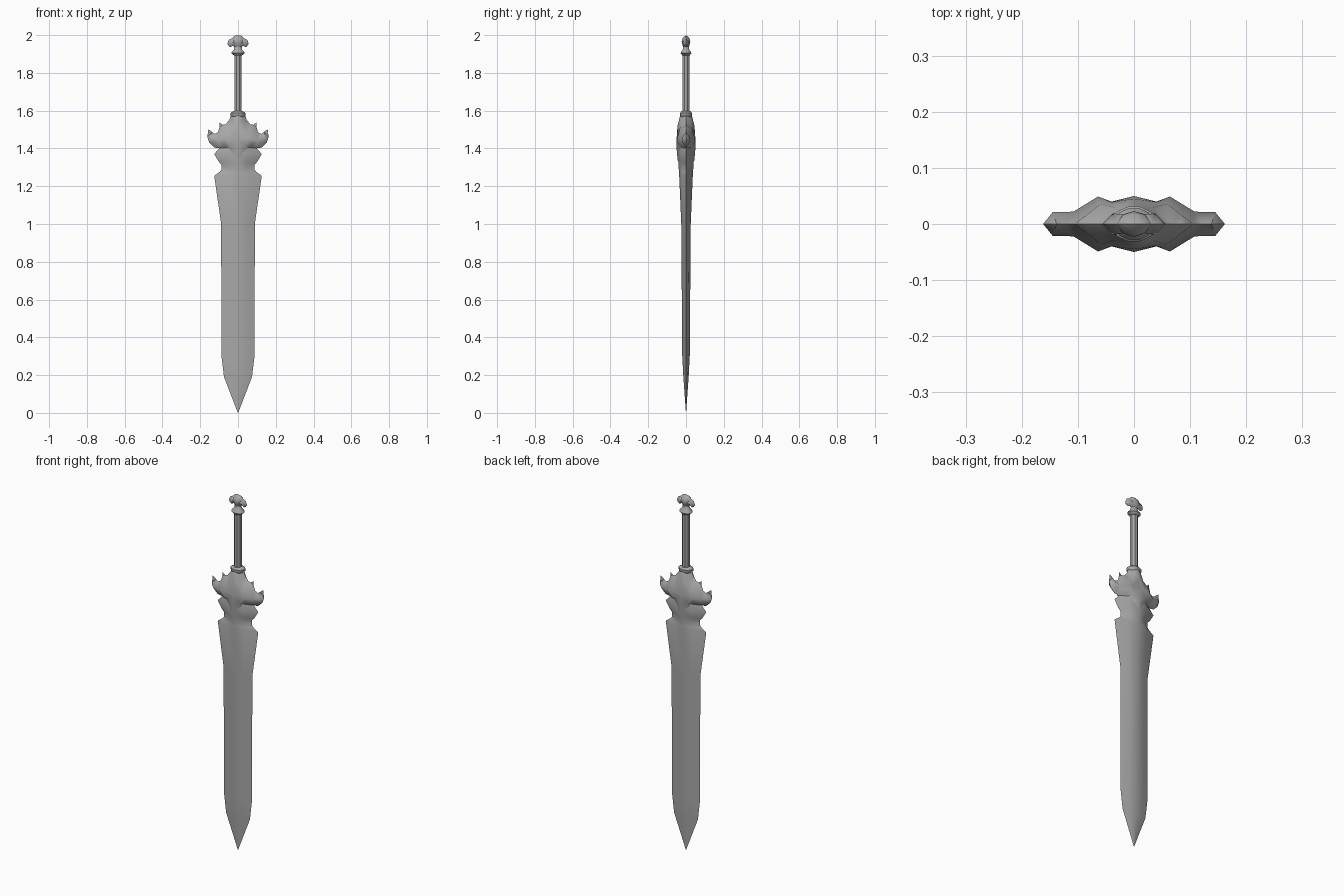
import bpy, bmesh
from math import sin, cos, tau, radians
from mathutils import Vector
from mathutils.geometry import delaunay_2d_cdt

if "Cube" in bpy.data.objects:
    bpy.data.objects.remove(bpy.data.objects["Cube"])

steel = bpy.data.materials.new("dark_steel")
steel.diffuse_color = (.4, .4, .4, 1)
steel.use_nodes = True
steel.node_tree.nodes["Principled BSDF"].inputs["Base Color"].default_value = steel.diffuse_color


def finish(name, bm, angle=40):
    bmesh.ops.remove_doubles(bm, verts=bm.verts, dist=0.0004)
    bmesh.ops.dissolve_degenerate(bm, edges=bm.edges, dist=0.0001)
    bmesh.ops.recalc_face_normals(bm, faces=bm.faces)
    mesh = bpy.data.meshes.new(name)
    bm.to_mesh(mesh)
    bm.free()
    mesh.materials.append(steel)
    ob = bpy.data.objects.new(name, mesh)
    bpy.context.collection.objects.link(ob)
    bpy.ops.object.select_all(action='DESELECT')
    ob.select_set(True)
    bpy.context.view_layer.objects.active = ob
    bpy.ops.object.shade_smooth_by_angle(angle=radians(angle))
    return ob


def mirrored(name, pts, faces, angle=40):
    """Repeat a quarter surface (x, z, depth) across both x and y."""
    bm = bmesh.new()
    for sx in (1, -1):
        for sy in (1, -1):
            vs = [bm.verts.new((sx * x, sy * y, z)) for x, z, y in pts]
            for f in faces:
                order = f if sx * sy > 0 else f[::-1]
                bm.faces.new([vs[i] for i in order])
    return finish(name, bm, angle)


def relief(name, outline, inner, angle=40):
    """Carved ornament: half outline plus raised inner points, triangulated."""
    src = outline + inner
    res = delaunay_2d_cdt([Vector(p[:2]) for p in src], [],
                          [list(range(len(outline)))], 1, 1e-5)
    pts = [(co.x, co.y, src[ids[0]][2] if ids else 0)
           for co, ids in zip(res[0], res[3])]
    return mirrored(name, pts, [list(f) for f in res[2]], angle)


def turned(name, profile, sides=8):
    """Stack of oval rings given as (z, half width, half depth)."""
    bm = bmesh.new()
    rings = []
    for z, rx, ry in profile:
        rings.append([bm.verts.new((rx * cos(tau * (i + .5) / sides),
                                    ry * sin(tau * (i + .5) / sides), z))
                      for i in range(sides)])
    for a, b in zip(rings, rings[1:]):
        for i in range(sides):
            j = (i + 1) % sides
            bm.faces.new((a[i], a[j], b[j], b[i]))
    bm.faces.new(rings[0][::-1])
    bm.faces.new(rings[-1])
    return finish(name, bm)


# Blade: rows of (z, half width, half thickness), lens-shaped section
rows = [(0, .001, .0005), (.19, .074, .014), (.305, .088, .02), (1.0, .089, .025),
        (1.255, .126, .036), (1.275, .098, .037), (1.287, .087, .038),
        (1.315, .088, .040), (1.33, .102, .041), (1.37, .126, .043),
        (1.40, .10, .045), (1.42, .09, .045)]
section = [(0, 1), (.5, .64), (1, 0)]
n = len(section)
pts = [(w * u, z, t * v) for z, w, t in rows for u, v in section]
faces = [[r * n + c, r * n + c + 1, (r + 1) * n + c + 1, (r + 1) * n + c]
         for r in range(len(rows) - 1) for c in range(n - 1)]
mirrored("blade", pts, faces)

# Guard: winged half with two upturned horns and a pointed tongue over the blade
relief("guard",
       [(0, 1.58, .03), (.038, 1.575, 0), (.046, 1.552, 0), (.066, 1.527, 0),
        (.082, 1.525, 0), (.097, 1.538, 0), (.098, 1.512, 0), (.106, 1.486, 0),
        (.124, 1.477, 0), (.138, 1.488, 0), (.157, 1.502, 0), (.162, 1.46, 0),
        (.152, 1.43, 0), (.126, 1.405, 0), (.095, 1.4, 0), (.058, 1.402, .02),
        (.03, 1.37, .034), (0, 1.335, .044), (0, 1.4, .05), (0, 1.45, .05),
        (0, 1.52, .045), (0, 1.555, .036)],
       [(.064, 1.45, .049), (.04, 1.46, .039), (.108, 1.445, .022),
        (.145, 1.455, .021), (.126, 1.43, .018), (.06, 1.49, .036),
        (.085, 1.505, .016), (.072, 1.42, .036), (.04, 1.415, .04),
        (.035, 1.52, .03), (.022, 1.555, .028)], 50)

# Grip with its two collars
turned("lower_collar", [(1.565, .03, .026), (1.577, .041, .032),
                        (1.588, .041, .032), (1.597, .026, .024)], 12)
turned("grip", [(1.58, .02, .02), (1.92, .02, .02)])
turned("upper_collar", [(1.893, .022, .021), (1.904, .037, .029),
                        (1.912, .034, .027), (1.922, .022, .018),
                        (1.94, .018, .015)], 12)

# Pommel: three-lobed cap with drooping sides
relief("pommel",
       [(0, 1.925, .014), (.017, 1.93, 0), (.024, 1.944, 0), (.042, 1.936, 0),
        (.05, 1.944, 0), (.057, 1.955, 0), (.048, 1.976, 0), (.031, 1.984, 0),
        (.018, 1.996, 0), (0, 2.0, 0), (0, 1.985, .017), (0, 1.965, .023),
        (0, 1.945, .018)],
       [(.038, 1.957, .019), (.02, 1.962, .017), (.02, 1.98, .015)], 50)
